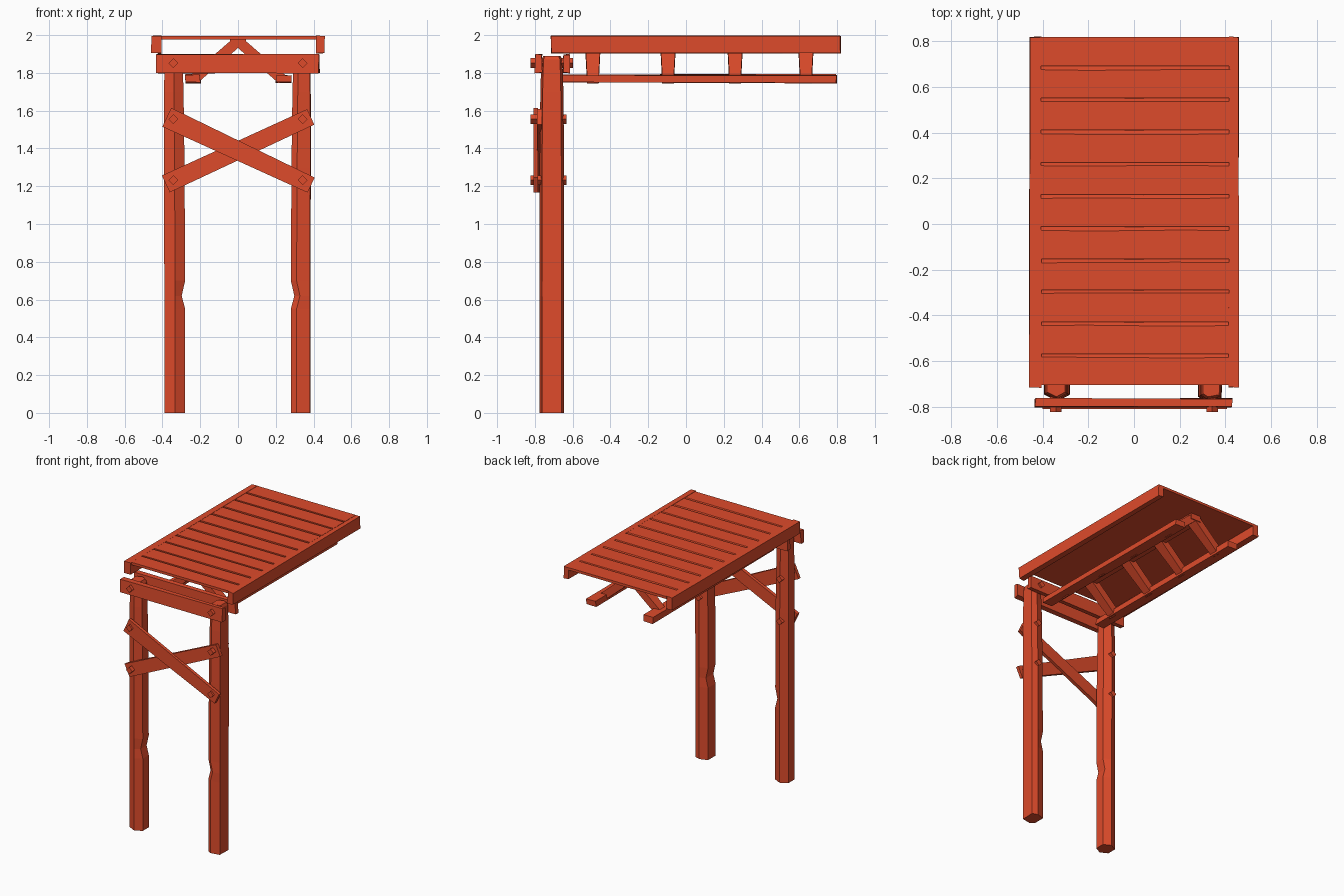
import bpy, bmesh, math, random
from mathutils import Vector

if "Cube" in bpy.data.objects:
    bpy.data.objects.remove(bpy.data.objects["Cube"])

random.seed(4)
mat = bpy.data.materials.new("painted_wood")
mat.diffuse_color = (0.73, 0.07, 0.024, 1)
mat.use_nodes = True
mat.node_tree.nodes["Principled BSDF"].inputs["Base Color"].default_value = mat.diffuse_color


def finish(name, bm):
    bmesh.ops.recalc_face_normals(bm, faces=bm.faces)
    me = bpy.data.meshes.new(name)
    bm.to_mesh(me)
    bm.free()
    ob = bpy.data.objects.new(name, me)
    bpy.context.collection.objects.link(ob)
    me.materials.append(mat)
    return ob


def loft(name, rings):
    """Skin a list of equal-length point rings and cap both ends."""
    bm = bmesh.new()
    vs = [[bm.verts.new(p) for p in r] for r in rings]
    n = len(vs[0])
    for a, b in zip(vs, vs[1:]):
        for i in range(n):
            j = (i + 1) % n
            bm.faces.new((a[i], a[j], b[j], b[i]))
    bm.faces.new(vs[0][::-1])
    bm.faces.new(vs[-1])
    return finish(name, bm)


def box(name, x, y, z, jitter=0.0):
    """Board between given x, y, z ranges with slightly uneven corners."""
    def j():
        return random.uniform(-jitter, jitter)
    rings = [[(x[a] + j(), yy + j(), zz + j()) for a, yy, zz in
              ((a, y[0], z[0]), (a, y[1], z[0]), (a, y[1], z[1]), (a, y[0], z[1]))]
             for a in (0, 1)]
    return loft(name, rings)


def slanted(name, a, b, w0, w1, y0, y1, d0=0.0):
    """Board in the xz plane from a to b, widths w0 and w1, y range y0..y1."""
    a, b = Vector(a), Vector(b)
    d = (b - a).normalized()
    n = Vector((-d.y, d.x))
    rings = []
    for p, w, e in ((a, w0, 0), (b, w1, d0)):
        q, r = p + n * w / 2, p - n * w / 2
        rings.append([(q.x, y0 - e, q.y), (q.x, y1 + e, q.y),
                      (r.x, y1 + e, r.y), (r.x, y0 - e, r.y)])
    return loft(name, rings)


# Six-sided posts: uneven section, a nick low down, narrowing at the top
sections = {
    "left_post": (-0.335, [(0.002, -.065), (.055, -.036), (.055, .036),
                           (0, .065), (-.055, .036), (-.055, -.036)]),
    "right_post": (0.335, [(-.025, -.065), (.045, -.052), (.048, .05),
                           (.005, .065), (-.055, .045), (-.055, -.045)]),
}
for name, (cx, sec) in sections.items():
    side = 1 if cx > 0 else -1
    rings = []
    for z, s, nick, lean in ((0, 1, 0, 0), (0.55, 1, 0, 0), (0.62, 1, 0.018, 0),
                             (0.7, 1, 0, 0), (1.3, 1, 0, 0.003),
                             (1.7, 0.94, 0, 0.005), (1.87, 0.86, 0, 0.006), (1.89, 0.7, 0, 0.006)):
        rings.append([(cx + x * s + side * (lean + (nick if x * side < -.02 else 0)),
                       -0.71 + y * s, z) for x, y in sec])
    loft(name, rings)

# Cross beams clamped on the front and back of the posts
box("front_cross_beam", (-0.432, 0.428), (-0.799, -0.763), (1.80, 1.898), 0.004)
box("back_cross_beam", (-0.425, 0.43), (-0.65, -0.614), (1.80, 1.898), 0.004)

# Crossed braces on the front
slanted("front_brace_over", (-0.377, 1.565), (0.387, 1.206), 0.11, 0.088, -0.808, -0.784)
slanted("front_brace_under", (-0.382, 1.212), (0.385, 1.567), 0.098, 0.09, -0.79, -0.763)

# Diamond-ended bolts through the posts
for z, back in ((1.852, -0.598), (1.555, -0.632), (1.232, -0.632)):
    for x in (-0.342, 0.342):
        rings = [[(x + 0.026 * math.cos(k * math.pi / 2), y, z + 0.026 * math.sin(k * math.pi / 2))
                  for k in range(4)] for y in (-0.822, back)]
        loft("bolt", rings)

# Roof side rails
box("left_roof_rail", (-0.457, -0.405), (-0.715, 0.818), (1.906, 1.997), 0.003)
box("right_roof_rail", (0.415, 0.457), (-0.715, 0.818), (1.906, 1.997), 0.003)

# Roof planks, each with a sloped back edge that leaves a groove
edges = [-0.703, -0.568, -0.428, -0.288, -0.153, -0.012, 0.13, 0.27, 0.41, 0.55, 0.69, 0.818]
for i, (y0, y1) in enumerate(zip(edges, edges[1:])):
    cut = 0.014 if i < 10 else 0
    rings = []
    for x in (-0.41, -0.2, 0.2, 0.42):
        c = cut + (random.uniform(0, 0.005) if cut else 0)
        rings.append([(x, y0, 1.977), (x, y1, 1.977), (x, y1 - c, 1.996), (x, y0, 1.996)])
    loft("roof_plank", rings)

# Ridge beam and the two lower beams below the roof
box("ridge_beam", (-0.042, 0.042), (-0.54, 0.68), (1.932, 1.978), 0.002)
for s, side in ((-1, "left"), (1, "right")):
    x = sorted((s * 0.2, s * 0.282))
    box(side + "_lower_beam", x, (-0.66, 0.797), (1.748, 1.79), 0.004)
    # Slanted struts from lower beam to ridge
    for y in (-0.493, -0.095, 0.26, 0.635):
        slanted(side + "_roof_strut", (s * 0.235, 1.765), (s * 0.015, 1.955),
                0.055, 0.055, y - 0.031, y + 0.031, 0.01)
